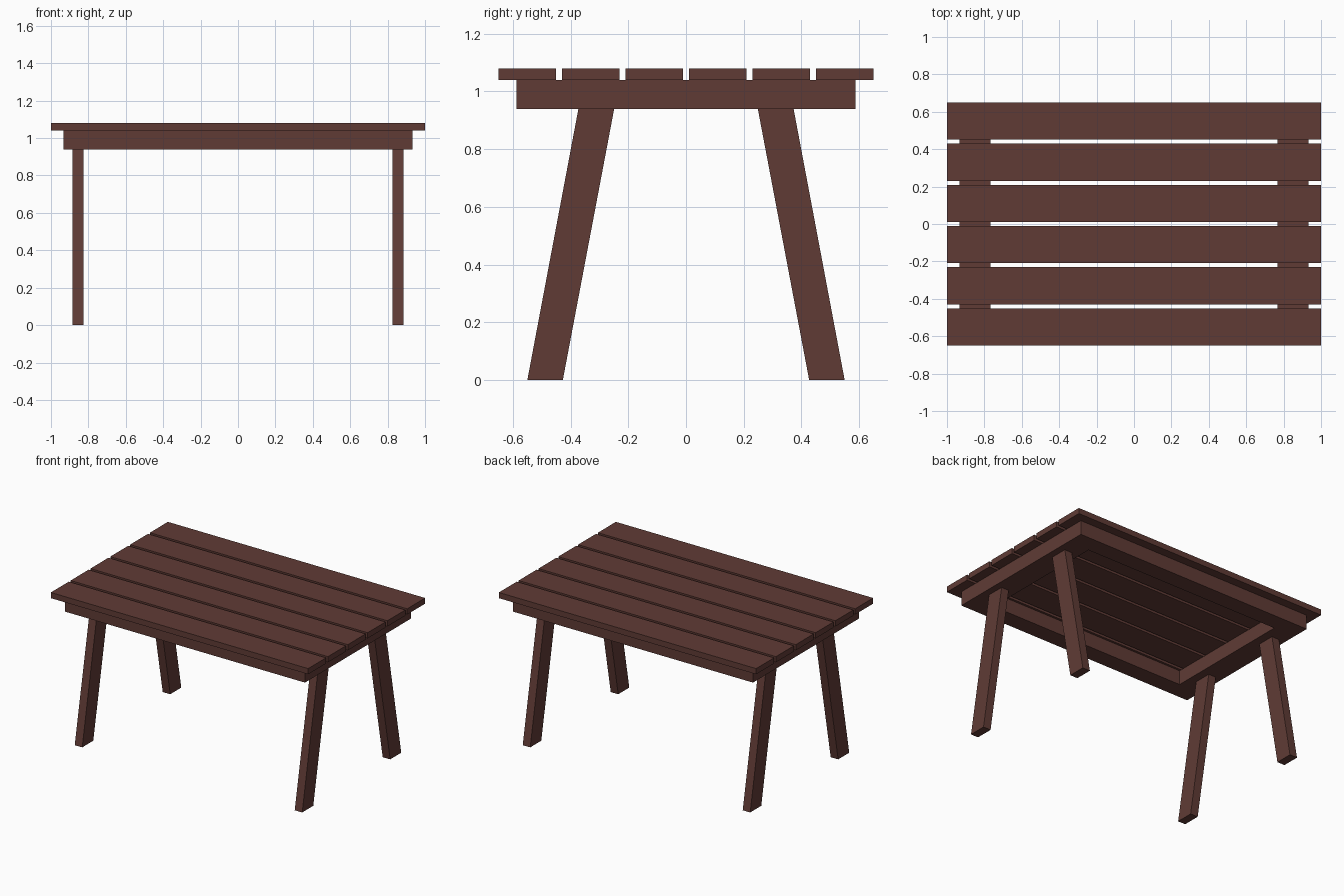
import bpy, bmesh

if "Cube" in bpy.data.objects:
    bpy.data.objects.remove(bpy.data.objects["Cube"])

wood = bpy.data.materials.new("dark brown wood")
wood.diffuse_color = (0.117, 0.044, 0.036, 1)
wood.use_nodes = True
wood.node_tree.nodes["Principled BSDF"].inputs["Base Color"].default_value = wood.diffuse_color


def prism(name, x0, x1, bottom, top, z0, z1):
    """Board from x0 to x1 whose y range changes from bottom to top."""
    bm = bmesh.new()
    bmesh.ops.create_cube(bm, size=1)
    for v in bm.verts:
        lo, hi = top if v.co.z > 0 else bottom
        v.co = (x1 if v.co.x > 0 else x0,
                hi if v.co.y > 0 else lo,
                z1 if v.co.z > 0 else z0)
    bmesh.ops.recalc_face_normals(bm, faces=bm.faces)
    mesh = bpy.data.meshes.new(name)
    bm.to_mesh(mesh)
    bm.free()
    mesh.materials.append(wood)
    ob = bpy.data.objects.new(name, mesh)
    bpy.context.collection.objects.link(ob)
    return ob


def span(a, b, sign):
    return tuple(sorted((a * sign, b * sign)))


# Six tabletop planks
for i in range(6):
    yc = (i - 2.5) * 0.22
    ys = (yc - 0.0995, yc + 0.0995)
    prism(f"top_plank_{i + 1}", -1, 1, ys, ys, 1.04, 1.08)

# End beams of the frame
for side, s in (("left", -1), ("right", 1)):
    ys = (-0.588, 0.588)
    prism(f"{side}_end_beam", *span(0.767, 0.932, s), ys, ys, 0.94, 1.04)

# Long rails between the end beams
for end, s in (("front", -1), ("back", 1)):
    ys = span(0.466, 0.588, s)
    prism(f"{end}_rail", -0.767, 0.767, ys, ys, 0.94, 1.04)

# Four splayed legs
for side, sx in (("left", -1), ("right", 1)):
    for end, sy in (("front", -1), ("back", 1)):
        prism(f"{end}_{side}_leg", *span(0.826, 0.884, sx),
              span(0.427, 0.55, sy), span(0.249, 0.373, sy), 0, 0.94)
